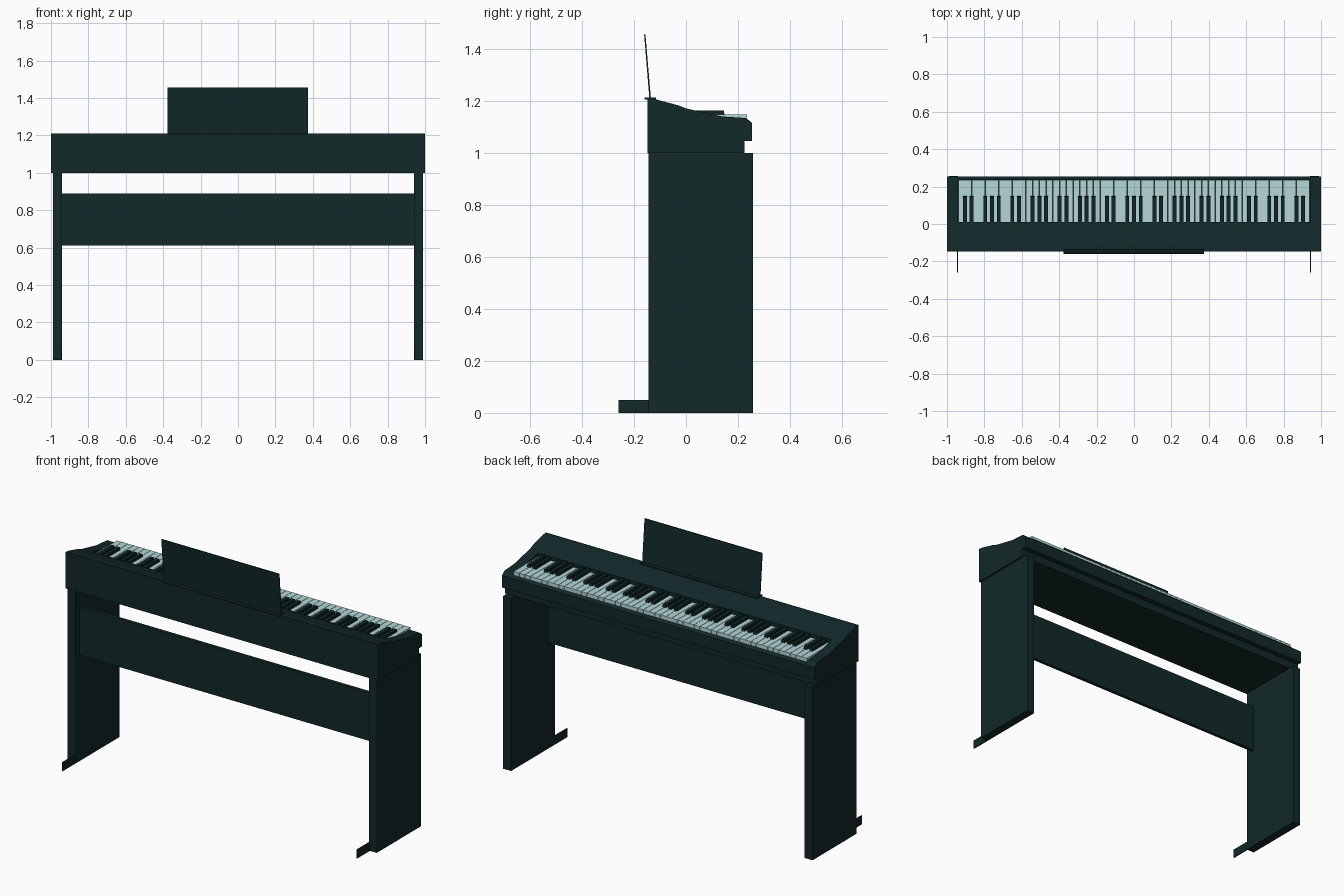
import bpy, bmesh, math

if "Cube" in bpy.data.objects:
    bpy.data.objects.remove(bpy.data.objects["Cube"])


def material(name, rgb):
    m = bpy.data.materials.new(name)
    m.diffuse_color = (*rgb, 1)
    m.use_nodes = True
    m.node_tree.nodes["Principled BSDF"].inputs["Base Color"].default_value = m.diffuse_color
    return m


CASE = material("dark teal black", (0.006, 0.021, 0.022))
EBONY = material("black key", (0.005, 0.018, 0.019))
IVORY = material("pale white key", (0.46, 0.68, 0.68))


def finish(name, bm, mat):
    bmesh.ops.recalc_face_normals(bm, faces=bm.faces)
    me = bpy.data.meshes.new(name)
    bm.to_mesh(me)
    bm.free()
    me.materials.append(mat)
    ob = bpy.data.objects.new(name, me)
    bpy.context.collection.objects.link(ob)
    return ob


def add_prism(bm, profile, x0, x1):
    """Extrude a (y, z) outline along x."""
    a = [bm.verts.new((x0, y, z)) for y, z in profile]
    b = [bm.verts.new((x1, y, z)) for y, z in profile]
    bm.faces.new(a)
    bm.faces.new(b[::-1])
    n = len(a)
    for i in range(n):
        j = (i + 1) % n
        bm.faces.new((a[i], b[i], b[j], a[j]))


def prism(name, profile, x0, x1, mat=CASE):
    bm = bmesh.new()
    add_prism(bm, profile, x0, x1)
    return finish(name, bm, mat)


def rect(y0, y1, z0, z1):
    return [(y0, z0), (y1, z0), (y1, z1), (y0, z1)]


IN = 0.94  # inner half width of the key bed

# Case: shared underside and sloping lid, with a sunken key bed
under = [(-0.148, 1.0), (0.225, 1.0), (0.225, 1.045), (0.254, 1.045), (0.254, 1.115)]
lid = [(0.0, 1.171), (-0.03, 1.183), (-0.12, 1.207), (-0.148, 1.21)]
prism("case_body", under + [(0.24, 1.128), (0.24, 1.122), (0.01, 1.122), (0.01, 1.168)] + lid, -IN, IN)
for side, s in (("left", -1), ("right", 1)):
    prism(side + "_cheek", under + [(0.23, 1.134), (0.14, 1.14), (0.035, 1.163)] + lid, s * IN, s * 1.0)
    # Leg panel and thin rear foot
    prism(side + "_leg", rect(-0.145, 0.257, 0, 1.0), s * 0.94, s * 0.99)
    prism(side + "_foot", rect(-0.26, -0.145, 0, 0.05), s * 0.94, s * 0.946)

# Cross panel between the legs
prism("cross_panel", rect(-0.105, -0.085, 0.612, 0.89), -IN, IN)

# Music stand: flat base and leaning sheet
prism("stand_base", rect(-0.16, -0.115, 1.206, 1.213), -0.378, 0.375)
prism("stand_sheet", [(-0.141, 1.21), (-0.135, 1.21), (-0.156, 1.455), (-0.161, 1.455)], -0.378, 0.375)

# White keys
COUNT = 52
pitch = 2 * IN / COUNT
bm = bmesh.new()
for i in range(COUNT):
    x = -IN + i * pitch
    add_prism(bm, rect(0.011, 0.235, 1.123, 1.147), x + 0.001, x + pitch - 0.001)
finish("white_keys", bm, IVORY)

# Black keys in groups of two and three
bm = bmesh.new()
for i in range(1, COUNT):
    if i % 7 in (1, 2, 4, 5, 6):
        x = -IN + i * pitch
        add_prism(bm, [(0.011, 1.14), (0.15, 1.14), (0.145, 1.163), (0.011, 1.163)], x - 0.0105, x + 0.0105)
finish("black_keys", bm, EBONY)
